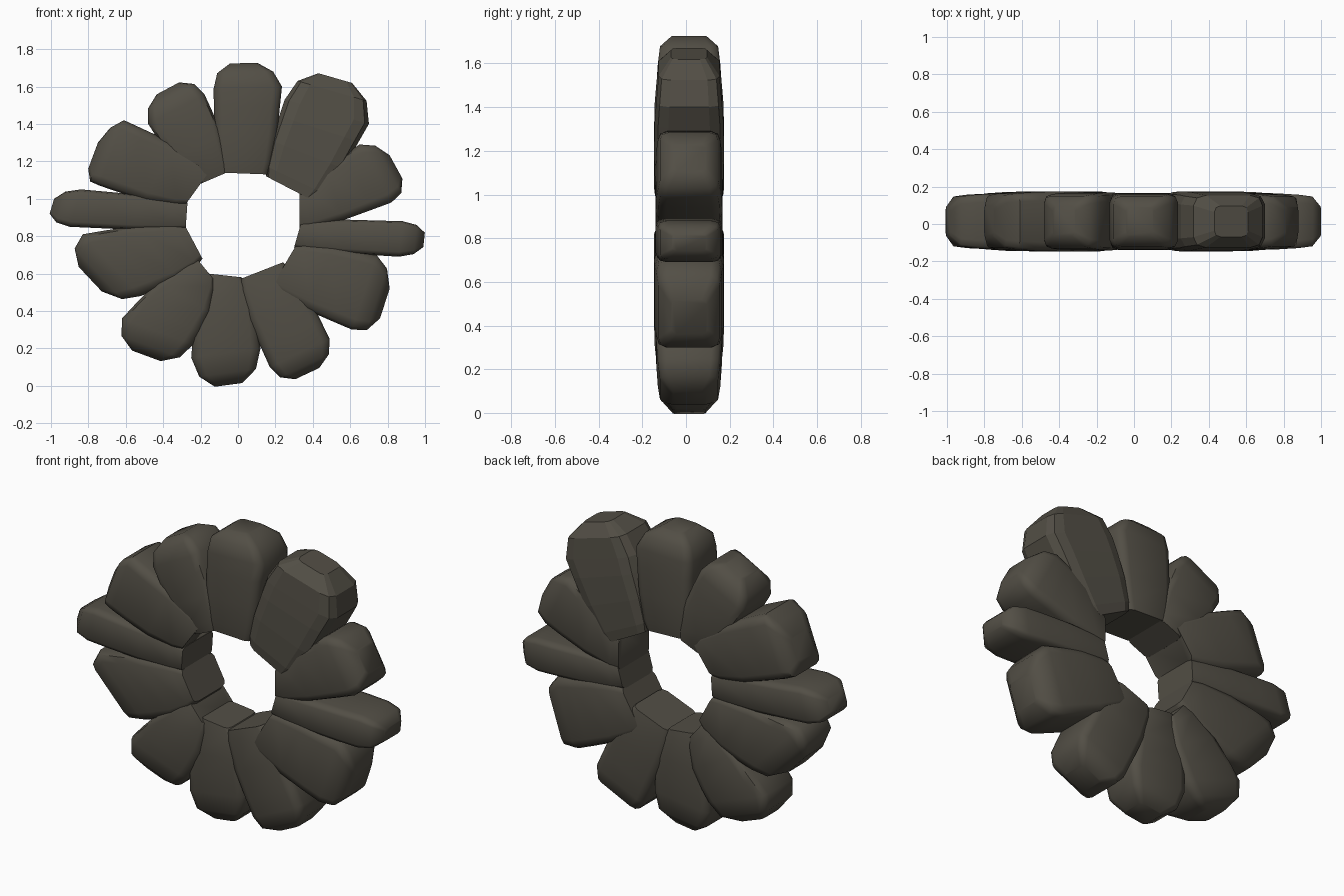
import bpy, bmesh, math
from mathutils import Vector

if "Cube" in bpy.data.objects:
    bpy.data.objects.remove(bpy.data.objects["Cube"])

stone_mat = bpy.data.materials.new("dark stone")
stone_mat.diffuse_color = (0.085, 0.077, 0.06, 1)
stone_mat.use_nodes = True
stone_mat.node_tree.nodes["Principled BSDF"].inputs["Base Color"].default_value = stone_mat.diffuse_color

MID_Y = 0.014

# rounded-rectangle section: (across, depth) in -1..1
def section(soft):
    pts = []
    for k in range(4):
        sx, sy = [(1, 1), (-1, 1), (-1, -1), (1, -1)][k]
        corner = [(1, 1 - 1.1 * soft), (1 - soft * 0.28, 1 - soft * 0.28), (1 - soft, 1)]
        if k % 2:
            corner.reverse()
        pts += [(sx * a, sy * b) for a, b in corner]
    return pts

# loft a stone from its inner edge to its outer shoulders, then close with a rounded cap
def stone(name, inner_l, inner_r, outer_l, outer_r, tip, depth=0.15, bulge=0.14, soft=0.27, faceted=False):
    il, ir, ol, orr, tip = [Vector(p) for p in (inner_l, inner_r, outer_l, outer_r, tip)]
    stations = []
    for t, b, d in ((0, 0, 0.99), (0.12, 0.85, 1.04), (0.45, 1, 1.07), (0.78, 0.35, 1.05), (1, 0, 1.0)):
        l, r = il.lerp(ol, t), ir.lerp(orr, t)
        stations.append(((l + r) / 2, (r - l) / 2 * (1 + b * bulge), d))
    mid, half = (ol + orr) / 2, (orr - ol) / 2
    stations.append((mid.lerp(tip, 0.62), half * 0.82, 0.93))
    stations.append((mid.lerp(tip, 1.0), half * 0.40, 0.55))
    bm = bmesh.new()
    rings = []
    for c, h, d in stations:
        rings.append([bm.verts.new((c.x + h.x * a, MID_Y + b * d * depth, c.y + h.y * a))
                      for a, b in section(soft)])
    n = len(rings[0])
    for r0, r1 in zip(rings, rings[1:]):
        for i in range(n):
            j = (i + 1) % n
            bm.faces.new((r0[i], r0[j], r1[j], r1[i]))
    bm.faces.new(rings[0])
    bm.faces.new(rings[-1])
    bmesh.ops.recalc_face_normals(bm, faces=bm.faces)
    me = bpy.data.meshes.new(name)
    bm.to_mesh(me)
    bm.free()
    me.materials.append(stone_mat)
    ob = bpy.data.objects.new(name, me)
    bpy.context.collection.objects.link(ob)
    if not faceted:
        bpy.ops.object.select_all(action='DESELECT')
        ob.select_set(True)
        bpy.context.view_layer.objects.active = ob
        bpy.ops.object.shade_smooth_by_angle(angle=math.radians(50))

# ring of twelve stones, clockwise from the top
stone("top_stone", (-.10, 1.14), (.16, 1.13), (-.13, 1.59), (.235, 1.60), (.03, 1.725), .143, .1)
stone("faceted_stone", (.15, 1.12), (.42, .98), (.25, 1.53), (.70, 1.40), (.52, 1.645), .15, .1, .36, True)
stone("upper_right_stone", (.33, 1.03), (.33, .84), (.65, 1.29), (.82, .98), (.845, 1.17), .143, .16)
stone("right_thin_stone", (.34, .88), (.30, .74), (.88, .88), (.86, .69), (.995, .78), .143, .1)
stone("lower_right_stone", (.31, .75), (.18, .53), (.74, .70), (.61, .30), (.785, .44), .15)
stone("bottom_right_stone", (.24, .66), (.01, .57), (.49, .25), (.17, .10), (.37, .065), .143, .18)
stone("bottom_stone", (.02, .58), (-.16, .60), (.12, .20), (-.25, .15), (-.05, .005), .135, .22)
stone("lower_left_stone", (-.13, .57), (-.22, .68), (-.24, .22), (-.62, .36), (-.49, .16), .15, .3)
stone("left_lower_stone", (-.19, .68), (-.28, .85), (-.52, .48), (-.83, .81), (-.79, .57), .15, .2)
stone("left_thin_stone", (-.28, .84), (-.27, .98), (-.90, .85), (-.84, 1.05), (-.995, .96), .143, .12)
stone("upper_left_stone", (-.28, .97), (-.15, 1.15), (-.74, 1.07), (-.61, 1.42), (-.775, 1.23), .15, .2)
stone("top_left_stone", (-.20, 1.08), (-.06, 1.14), (-.48, 1.40), (-.18, 1.56), (-.375, 1.59), .145, .28)
